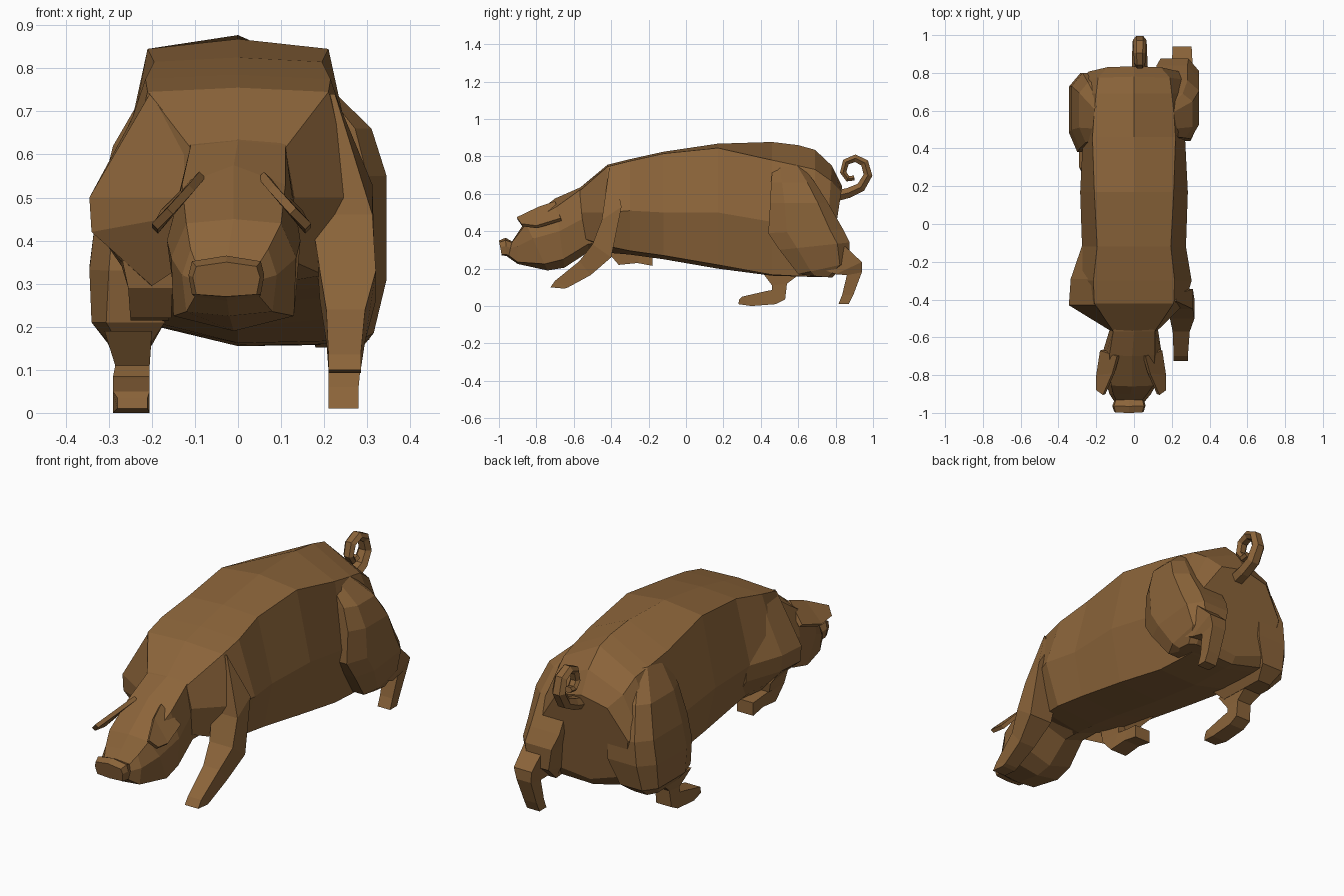
import bpy, bmesh, math

brown = bpy.data.materials.new("pig brown")
brown.diffuse_color = (0.26, 0.128, 0.042, 1)


def loft(name, rings):
    """Skin a list of equal-length point rings, closing both ends."""
    bm = bmesh.new()
    vr = [[bm.verts.new(p) for p in r] for r in rings]
    n = len(rings[0])
    for a, b in zip(vr, vr[1:]):
        for i in range(n):
            j = (i + 1) % n
            bm.faces.new((a[i], a[j], b[j], b[i]))
    bm.faces.new(vr[0])
    bm.faces.new(vr[-1])
    bmesh.ops.recalc_face_normals(bm, faces=bm.faces)
    me = bpy.data.meshes.new(name)
    bm.to_mesh(me)
    bm.free()
    me.materials.append(brown)
    ob = bpy.data.objects.new(name, me)
    bpy.context.collection.objects.link(ob)
    return ob


def section(yt, yb, zt, xe, ze, xs, zs, xl, zl, zb, dx=0, lift=0):
    """8-sided section, leaning from y=yt at the top to yb below."""
    half = [(0, zt), (xe, ze), (xs, zs), (xl, zl), (0, zb)]
    pts = half + [(-x, z) for x, z in half[3:0:-1]]
    pts[5] = (pts[5][0], pts[5][1] + lift)
    return [(x + dx, yb + (yt - yb) * (z - zb) / (zt - zb), z) for x, z in pts]


def limb(name, rows, side, round_section=False):
    """Rows: front point (y,z), back point (y,z), inner x, outer x."""
    shape = [(-1, -1), (1, -1), (1, 1), (-1, 1)]
    if round_section:
        shape = [(-1, -1), (.6, -1), (1, -.5), (1, .65), (.45, 1), (-1, 1)]
    rings = []
    for ya, za, yb, zb, x0, x1 in rows:
        rings.append([(side * ((x0 + x1) / 2 + u * (x1 - x0) / 2),
                       ya + (yb - ya) * (v + 1) / 2,
                       za + (zb - za) * (v + 1) / 2) for u, v in shape])
    return loft(name, rings)


# Body, with the belly tucked up a little on the left
body = loft("body", [section(*r, lift=.05) for r in [
    (-.57, -.54, .63, .11, .615, .13, .50, .11, .36, .30),
    (-.42, -.42, .755, .21, .745, .27, .50, .20, .32, .285),
    (-.30, -.30, .785, .215, .775, .305, .51, .23, .295, .275),
    (-.12, -.12, .825, .195, .815, .275, .50, .23, .27, .25),
    (.17, .17, .868, .21, .845, .285, .50, .23, .22, .20),
    (.46, .46, .877, .22, .78, .27, .45, .22, .167, .162),
    (.60, .60, .86, .21, .75, .30, .50, .22, .16, .158),
    (.69, .69, .835, .20, .73, .31, .50, .22, .158, .155),
    (.78, .74, .75, .19, .67, .28, .48, .22, .16, .155),
    (.835, .765, .64, .14, .61, .24, .46, .20, .21, .19)]])

# Left shoulder, bulging out and fading into the flank
shoulder = loft("left_shoulder", [
    [(-x, y, z) for x, z in
     ((xt, zt), (xo, .5), (xo - .005, zo), (xl, zl), (.06, .5))]
    for y, xt, zt, xo, zo, xl, zl in [
        (-.565, .10, .61, .125, .46, .10, .36),
        (-.43, .205, .74, .345, .42, .20, .295),
        (-.29, .205, .77, .335, .42, .21, .29),
        (-.10, .18, .80, .27, .42, .20, .30)]])

# Head with snout
head = loft("head", [section(*r) for r in [
    (-.48, -.40, .68, .12, .65, .16, .50, .14, .35, .29),
    (-.57, -.52, .632, .11, .62, .125, .47, .115, .33, .29),
    (-.70, -.65, .575, .12, .53, .155, .40, .135, .25, .205, -.01),
    (-.86, -.74, .45, .11, .44, .145, .36, .14, .225, .19, -.01),
    (-.90, -.90, .39, .09, .38, .11, .32, .10, .235, .225, -.02),
    (-.93, -.95, .345, .07, .34, .08, .31, .075, .27, .26, -.025),
    (-.965, -.96, .365, .08, .352, .088, .32, .08, .275, .268, -.027),
    (-1.0, -.985, .35, .07, .34, .078, .315, .07, .275, .27, -.027)]])

# Ears: broad thin plates flopping forward
ears = []
for name, s, dx in (("right_ear", 1, 0), ("left_ear", -1, -.03)):
    rings = []
    for a, b in [((.06, -.70, .56), (.15, -.67, .47)),
                 ((.085, -.79, .53), (.17, -.80, .43)),
                 ((.135, -.905, .475), (.17, -.88, .44))]:
        low = [(p[0] - .014, p[1] + .005, p[2] - .014) for p in (b, a)]
        rings.append([(s * x + dx, y, z) for x, y, z in (a, b, *low)])
    ears.append(loft(name, rings))

# Front legs: right one stretched forward, left one folded back
legs = [limb("right_front_leg", [
    (-.41, .74, -.37, .66, .17, .225),
    (-.45, .46, -.345, .53, .17, .312),
    (-.50, .33, -.40, .26, .19, .32),
    (-.57, .24, -.51, .165, .205, .295),
    (-.70, .135, -.63, .10, .21, .285),
    (-.725, .10, -.65, .093, .21, .285)], 1)]
legs.append(limb("left_front_leg", [
    (-.42, .45, -.30, .42, .16, .325),
    (-.43, .36, -.29, .34, .15, .27),
    (-.42, .29, -.30, .29, .152, .255),
    (-.36, .22, -.30, .29, .155, .25),
    (-.26, .23, -.24, .285, .16, .25),
    (-.18, .215, -.18, .28, .16, .25)], -1))

# Haunches
haunches = [limb("right_haunch", [
    (.465, .76, .62, .75, .12, .21),
    (.455, .66, .69, .66, .12, .31),
    (.45, .55, .76, .55, .12, .345),
    (.44, .39, .84, .41, .12, .345),
    (.50, .30, .875, .34, .14, .345),
    (.60, .17, .87, .23, .16, .315),
    (.66, .162, .78, .152, .18, .29)], 1, True)]
haunches.append(limb("left_haunch", [
    (.46, .76, .64, .75, .12, .21),
    (.43, .62, .75, .62, .12, .29),
    (.40, .46, .80, .46, .12, .33),
    (.38, .33, .80, .34, .12, .345),
    (.40, .21, .77, .21, .17, .34),
    (.44, .165, .70, .157, .20, .30)], -1, True))

# Hind shins and feet: right pushed back, left planted forward
shins = [limb("right_hind_leg", [
    (.72, .20, .85, .32, .20, .31),
    (.80, .17, .94, .235, .205, .305),
    (.86, .165, .94, .18, .21, .29),
    (.835, .06, .895, .06, .21, .28),
    (.815, .01, .87, .01, .21, .28)], 1)]
shins.append(limb("left_hind_leg", [
    (.40, .19, .62, .18, .20, .31),
    (.46, .11, .54, .12, .205, .285),
    (.46, .085, .53, .035, .205, .29),
    (.43, .08, .48, .01, .205, .29),
    (.30, .05, .35, 0, .205, .29),
    (.285, .035, .28, .01, .21, .28)], -1))

# Curly tail
path = [(.79, .585), (.87, .605), (.935, .635), (.973, .70), (.955, .765),
        (.905, .79), (.855, .77), (.84, .715), (.865, .68), (.90, .685)]
rings = []
for i, (y, z) in enumerate(path):
    p, q = path[max(i - 1, 0)], path[min(i + 1, len(path) - 1)]
    ty, tz = q[0] - p[0], q[1] - p[1]
    d = math.hypot(ty, tz)
    r = .043 - .0022 * i
    s = .033 - .0019 * i
    rings.append([(.03 + r * math.cos(k * math.tau / 6),
                   y - tz / d * s * math.sin(k * math.tau / 6),
                   z + ty / d * s * math.sin(k * math.tau / 6))
                  for k in range(6)])
loft("tail", rings)

# Fuse the solid parts into one skin so nothing is left inside
for part in [shoulder, head, *haunches, *legs, *shins, *ears]:
    mod = body.modifiers.new("fuse", 'BOOLEAN')
    mod.operation, mod.solver, mod.object = 'UNION', 'EXACT', part
    bpy.context.view_layer.objects.active = body
    bpy.ops.object.modifier_apply(modifier=mod.name)
    bpy.data.objects.remove(part)
body.name = "pig_body"
